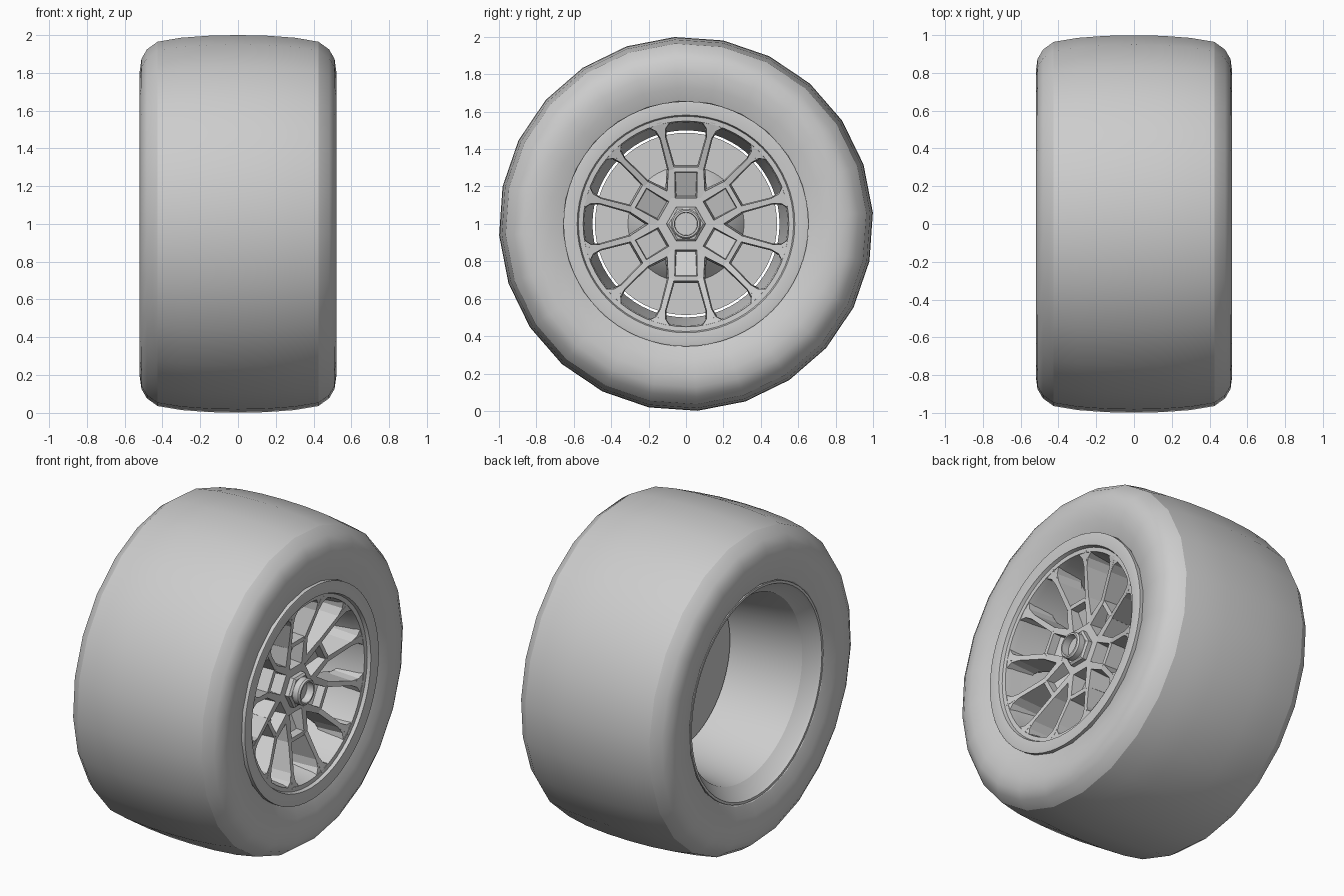
import bpy
import bmesh
from math import radians, sin, cos, pi
from mathutils import Matrix, Vector

cube = bpy.data.objects.get("Cube")
if cube:
    bpy.data.objects.remove(cube)

GREY = (0.61, 0.61, 0.61, 1)
grey = bpy.data.materials.new("plain grey")
grey.use_nodes = True
grey.diffuse_color = GREY
grey.node_tree.nodes["Principled BSDF"].inputs["Base Color"].default_value = GREY


def finish(name, bm, angle=30):
    """Turn a bmesh built round the axle into a shaded object."""
    bmesh.ops.recalc_face_normals(bm, faces=bm.faces)
    mesh = bpy.data.meshes.new(name)
    bm.to_mesh(mesh)
    bm.free()
    mesh.materials.append(grey)
    obj = bpy.data.objects.new(name, mesh)
    obj.location.z = 1
    bpy.context.collection.objects.link(obj)
    bpy.ops.object.select_all(action="DESELECT")
    obj.select_set(True)
    bpy.context.view_layer.objects.active = obj
    bpy.ops.object.shade_smooth_by_angle(angle=radians(angle))


def lathe(name, profile, segments, start=0.0, closed=True, angle=30):
    """Spin (x, radius) points about the axle, starting at an angle from the top."""
    bm = bmesh.new()
    verts = [bm.verts.new((x, r * sin(start), r * cos(start))) for x, r in profile]
    pairs = list(zip(verts, verts[1:]))
    if closed:
        pairs.append((verts[-1], verts[0]))
    edges = [bm.edges.new(p) for p in pairs]
    bmesh.ops.spin(bm, geom=verts + edges, cent=(0, 0, 0), axis=(1, 0, 0),
                   angle=2 * pi, steps=segments, use_merge=False)
    bmesh.ops.remove_doubles(bm, verts=bm.verts, dist=0.0005)
    finish(name, bm, angle)


def strut(bm, p, q, widths, fronts, depth, draft=1.0):
    """Tapered bar between two (y, z) points; draft widens its back."""
    p, q = Vector((0, *p)), Vector((0, *q))
    side = Vector((1, 0, 0)).cross(q - p).normalized()
    corners = []
    for back in (0, 1):
        for point, width, front in zip((p, q), widths, fronts):
            half = side * width * (draft if back else 1) / 2
            base = point + Vector((front - back * depth, 0, 0))
            corners += [bm.verts.new(base - half), bm.verts.new(base + half)]
    a, b, c, d, e, f, g, h = corners
    for face in ((a, b, d, c), (e, f, h, g), (a, b, f, e),
                 (c, d, h, g), (a, c, g, e), (b, d, h, f)):
        bm.faces.new(face)


def polar(r, degrees):
    return r * sin(radians(degrees)), r * cos(radians(degrees))


def ring_of_six(bm):
    source = list(bm.verts) + list(bm.edges) + list(bm.faces)
    for k in range(1, 6):
        copy = bmesh.ops.duplicate(bm, geom=source)["geom"]
        bmesh.ops.rotate(bm, cent=(0, 0, 0), matrix=Matrix.Rotation(k * pi / 3, 3, "X"),
                         verts=[v for v in copy if isinstance(v, bmesh.types.BMVert)])


# Tyre: coarse smooth ring with creased shoulders and nearly flat sidewalls
half = [(0.43, 0.62), (0.485, 0.66), (0.51, 0.73), (0.52, 0.81), (0.511, 0.875),
        (0.482, 0.925), (0.425, 0.966), (0.30, 0.987), (0.15, 0.998)]
lathe("tyre", half + [(0, 1.001)] + [(-x, r) for x, r in reversed(half)],
      24, radians(11.5), angle=25)

# Rim barrel: flat front flange, inner ring, tapering well and rear lip
rim_profile = [(0.47, 0.655), (0.505, 0.655), (0.508, 0.645), (0.502, 0.582), (0.482, 0.575),
               (0.48, 0.55), (0.44, 0.543), (0.28, 0.53), (0.14, 0.50), (0.03, 0.50),
               (-0.30, 0.545), (-0.40, 0.565), (-0.465, 0.625), (-0.485, 0.635),
               (-0.485, 0.65), (-0.44, 0.65), (-0.38, 0.60), (0.02, 0.53), (0.14, 0.53),
               (0.36, 0.60), (0.45, 0.62)]
lathe("rim_barrel", rim_profile, 64)

# Inner disc with a raised conical hat and axle stub
lathe("inner_disc", [(0.04, 0), (0.04, 0.487), (0.08, 0.487), (0.08, 0.31),
                     (0.20, 0.22), (0.24, 0.14), (0.32, 0.12), (0.32, 0)],
      64, closed=False)

# Spokes: thin radial blades, flared in two steps where they meet the rim
bm = bmesh.new()
for s in (-1, 1):
    knee, hub_corner = polar(0.30, 15 * s), polar(0.16, 30 * s)
    strut(bm, knee, polar(0.56, 15 * s), (0.032, 0.026), (0.41, 0.482), 0.19, 1.4)
    strut(bm, polar(0.47, 15 * s), polar(0.52, 15 * s), (0.026, 0.052),
          (0.457, 0.47), 0.17, 1.3)
    strut(bm, polar(0.52, 15 * s), polar(0.555, 15 * s), (0.052, 0.13),
          (0.47, 0.479), 0.17, 1.15)
    strut(bm, knee, hub_corner, (0.034, 0.045), (0.41, 0.395), 0.16, 1.5)
strut(bm, polar(0.302, -15), polar(0.302, 15), (0.026, 0.026), (0.409, 0.409), 0.16, 1.8)
ring_of_six(bm)
finish("spokes", bm)

# Sloping floors of the small pockets round the hub
bm = bmesh.new()
strut(bm, (0, 0.13), (0, 0.30), (0.15, 0.14), (0.30, 0.37), 0.05)
ring_of_six(bm)
finish("pocket_floors", bm)

# Six-sided hub plate, wheel nut and hollow centre cap
lathe("hub_plate", [(0.24, 0), (0.24, 0.18), (0.394, 0.16), (0.394, 0)],
      6, radians(30), closed=False)
lathe("wheel_nut", [(0.385, 0), (0.385, 0.105), (0.42, 0.105), (0.43, 0.092), (0.43, 0)],
      6, radians(30), closed=False)
lathe("centre_cap", [(0.40, 0), (0.40, 0.08), (0.465, 0.08), (0.475, 0.072),
                     (0.475, 0.062), (0.425, 0.06), (0.425, 0)], 32, closed=False)
